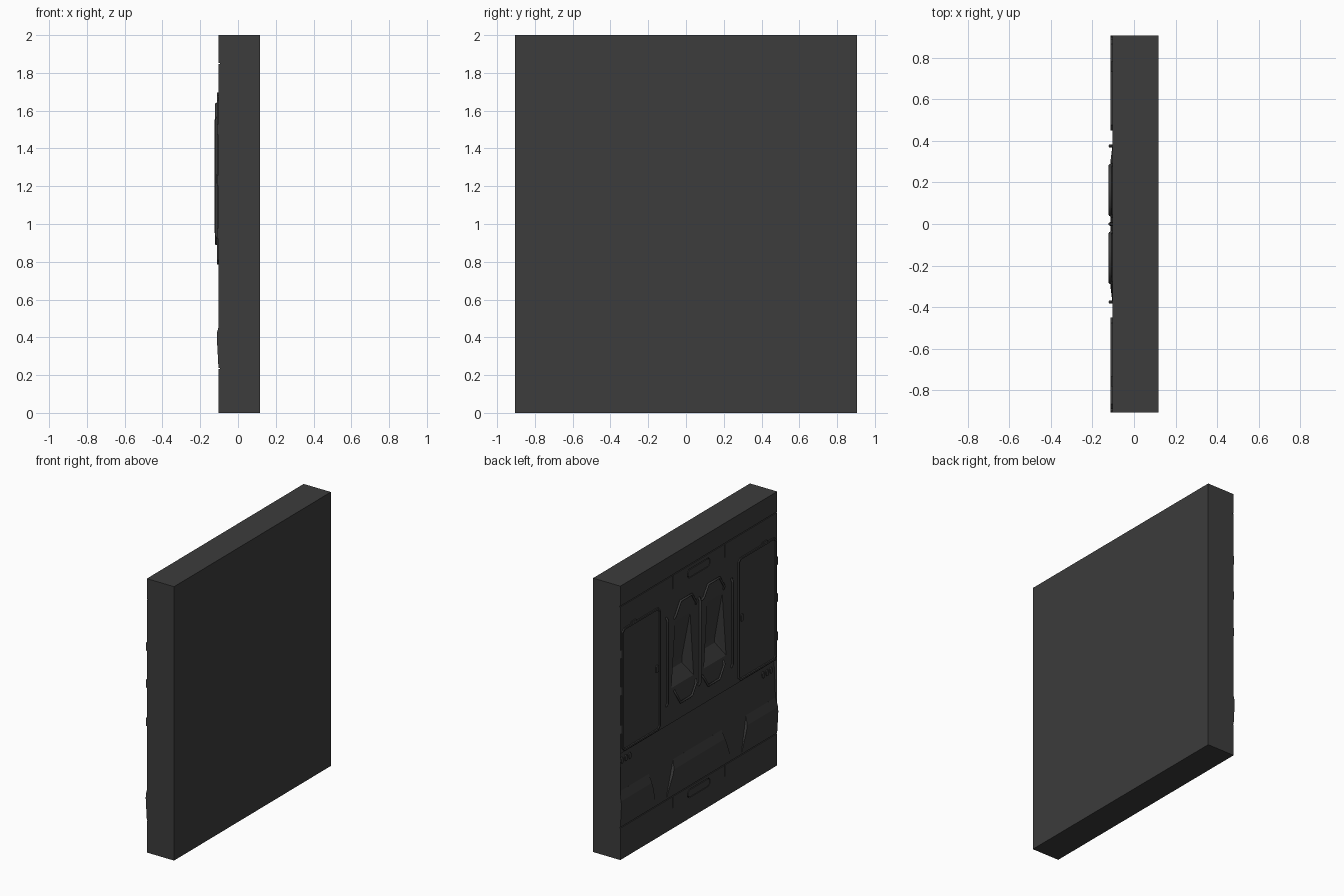
import bpy, bmesh, math

if "Cube" in bpy.data.objects:
    bpy.data.objects.remove(bpy.data.objects["Cube"])

FACE = -0.103   # plane of the detailed side
BACK = 0.117
W = 0.905       # half width

mat = bpy.data.materials.new("dark_grey")
mat.diffuse_color = (0.045, 0.045, 0.045, 1)
mat.use_nodes = True
mat.node_tree.nodes["Principled BSDF"].inputs["Base Color"].default_value = mat.diffuse_color


def finish(name, bm):
    bmesh.ops.recalc_face_normals(bm, faces=bm.faces)
    me = bpy.data.meshes.new(name)
    bm.to_mesh(me)
    bm.free()
    ob = bpy.data.objects.new(name, me)
    bpy.context.collection.objects.link(ob)
    me.materials.append(mat)
    return ob


def hull(name, pts):
    bm = bmesh.new()
    for p in pts:
        bm.verts.new(p)
    bmesh.ops.convex_hull(bm, input=bm.verts[:])
    bmesh.ops.dissolve_limit(bm, angle_limit=0.01, verts=bm.verts[:], edges=bm.edges[:])
    return finish(name, bm)


def box(name, x0, x1, y0, y1, z0, z1):
    return hull(name, [(x, y, z) for x in (x0, x1) for y in (y0, y1) for z in (z0, z1)])


def chamfer_rect(y0, y1, z0, z1, c):
    return [(y0 + c, z0), (y1 - c, z0), (y1, z0 + c), (y1, z1 - c),
            (y1 - c, z1), (y0 + c, z1), (y0, z1 - c), (y0, z0 + c)]


def prism(name, yz, x0, x1):
    return hull(name, [(x, y, z) for x in (x0, x1) for y, z in yz])


def tube(name, pts, r):
    cu = bpy.data.curves.new(name, 'CURVE')
    cu.dimensions = '3D'
    cu.bevel_depth = r
    cu.bevel_resolution = 2
    cu.use_fill_caps = True
    sp = cu.splines.new('POLY')
    sp.points.add(len(pts) - 1)
    for p, q in zip(sp.points, pts):
        p.co = (*q, 1)
    cu.materials.append(mat)
    ob = bpy.data.objects.new(name, cu)
    bpy.context.collection.objects.link(ob)
    return ob


# wall slab: profile with a sloped lower band, extruded across the width
profile = [(BACK, 0), (FACE, 0), (FACE, 0.245), (-0.080, 0.765), (FACE, 0.775), (FACE, 2), (BACK, 2)]
bm = bmesh.new()
f = bm.faces.new([bm.verts.new((x, -W, z)) for x, z in profile])
ext = bmesh.ops.extrude_face_region(bm, geom=[f])
bmesh.ops.translate(bm, vec=(0, 2 * W, 0), verts=[v for v in ext['geom'] if isinstance(v, bmesh.types.BMVert)])
wall = finish("wall_panel", bm)

# cutters: seams, hatch recesses, window recesses
G = FACE + 0.008
cutters = []
for z in (1.85, 0.235):
    cutters.append(box("cut_seam", -0.2, G, -1, 1, z - 0.003, z + 0.003))
for z0, z1 in ((1.75, 1.849), (0.15, 0.234)):
    for s in (-1, 1):
        cutters.append(box("cut_seam", -0.2, G, s * 0.3 - 0.003, s * 0.3 + 0.003, z0, z1))
hatches = [(1.755, 1.82), (0.15, 0.212)]
for z0, z1 in hatches:
    cutters.append(prism("cut_hatch", chamfer_rect(-0.13, 0.13, z0, z1, 0.018), -0.2, G))
for s in (-1, 1):
    rim = [(0.06, 1.03), (0.315, 1.03), (0.27, 1.5), (0.10, 1.5)]
    pts = [(x, s * y, z) for x in (-0.2, FACE) for y, z in rim]
    pts += [(-0.05, s * y, z) for y in (0.12, 0.26) for z in (1.13, 1.17)]
    cutters.append(hull("cut_window", pts))
for c in cutters:
    m = wall.modifiers.new("cut", 'BOOLEAN')
    m.operation = 'DIFFERENCE'
    m.solver = 'EXACT'
    m.object = c
bpy.context.view_layer.update()
me = bpy.data.meshes.new_from_object(wall.evaluated_get(bpy.context.evaluated_depsgraph_get()))
wall.modifiers.clear()
wall.data = me
for c in cutters:
    bpy.data.objects.remove(c)

# small hatch plates inside their recesses
for z0, z1 in hatches:
    prism("hatch_plate", chamfer_rect(-0.125, 0.125, z0 + 0.005, z1 - 0.005, 0.016), G + 0.01, FACE - 0.001)

for s in (-1, 1):
    side = "left" if s > 0 else "right"
    # thin end wall closing the sloped band
    box("end_wall_" + side, FACE, 0, s * (W - 0.004), s * W, 0.24, 0.78)

    # cabinet door: raised rim with sunk panel
    y0, y1 = sorted((s * 0.45, s * 0.89))
    door = prism("door_" + side, chamfer_rect(y0, y1, 0.785, 1.68, 0.025), FACE + 0.01, FACE - 0.009)
    bm = bmesh.new()
    bm.from_mesh(door.data)
    front = min(bm.faces, key=lambda q: q.calc_center_median().x)
    bmesh.ops.inset_region(bm, faces=[front], thickness=0.013)
    bmesh.ops.inset_region(bm, faces=[front], thickness=0.004, depth=-0.006)
    bm.to_mesh(door.data)
    bm.free()
    prism("door_latch_" + side, chamfer_rect(s * 0.49 - 0.014, s * 0.49 + 0.014, 1.215, 1.265, 0.006), FACE, FACE - 0.011)
    box("door_tab_" + side, FACE + 0.01, FACE - 0.008, s * 0.73, s * 0.78, 1.675, 1.695)
    for z in (0.95, 1.23, 1.5):
        box("hinge_" + side, FACE + 0.01, FACE - 0.009, s * 0.885, s * 0.9, z - 0.03, z + 0.03)

    # small vent slots in the band
    for i in range(3):
        y = s * (0.77 + i * 0.045)
        prism("vent_" + side, chamfer_rect(y - 0.014, y + 0.014, 0.685, 0.73, 0.01), -0.07, -0.09)

    # side grab bar
    tube("side_bar_" + side, [(FACE, s * 0.375, 0.92), (-0.115, s * 0.375, 0.945),
                              (-0.115, s * 0.375, 1.545), (FACE, s * 0.375, 1.57)], 0.008)
    # angular handles above and below each window
    for label, k in (("upper", 1), ("lower", -1)):
        path = [(FACE, 0.285, 0.26), (-0.114, 0.28, 0.285), (-0.114, 0.225, 0.37),
                (-0.114, 0.095, 0.37), (-0.114, 0.045, 0.295), (FACE, 0.035, 0.275)]
        tube(f"{label}_handle_{side}", [(x, s * y, 1.265 + k * z) for x, y, z in path], 0.008)

# centre bar
tube("centre_bar", [(FACE, 0, 0.93), (-0.115, 0, 0.955), (-0.115, 0, 1.55), (FACE, 0, 1.575)], 0.009)


# padded bumpers on the band: (x, z, inset of the slanted end)
def pad(name, ends):
    section = [(-0.06, 0.25, 0), (-0.06, 0.495, 0.10), (-0.092, 0.495, 0.10),
               (-0.110, 0.43, 0.085), (-0.112, 0.395, 0.07), (-0.104, 0.25, 0.005)]
    hull(name, [(x, y + d * t, z) for x, z, t in section for y, d in ends])


pad("bumper_centre", [(-0.38, 1), (0.38, -1)])
pad("bumper_left", [(0.49, 0.7), (W, 0)])
pad("bumper_right", [(-0.49, -0.7), (-W, 0)])
